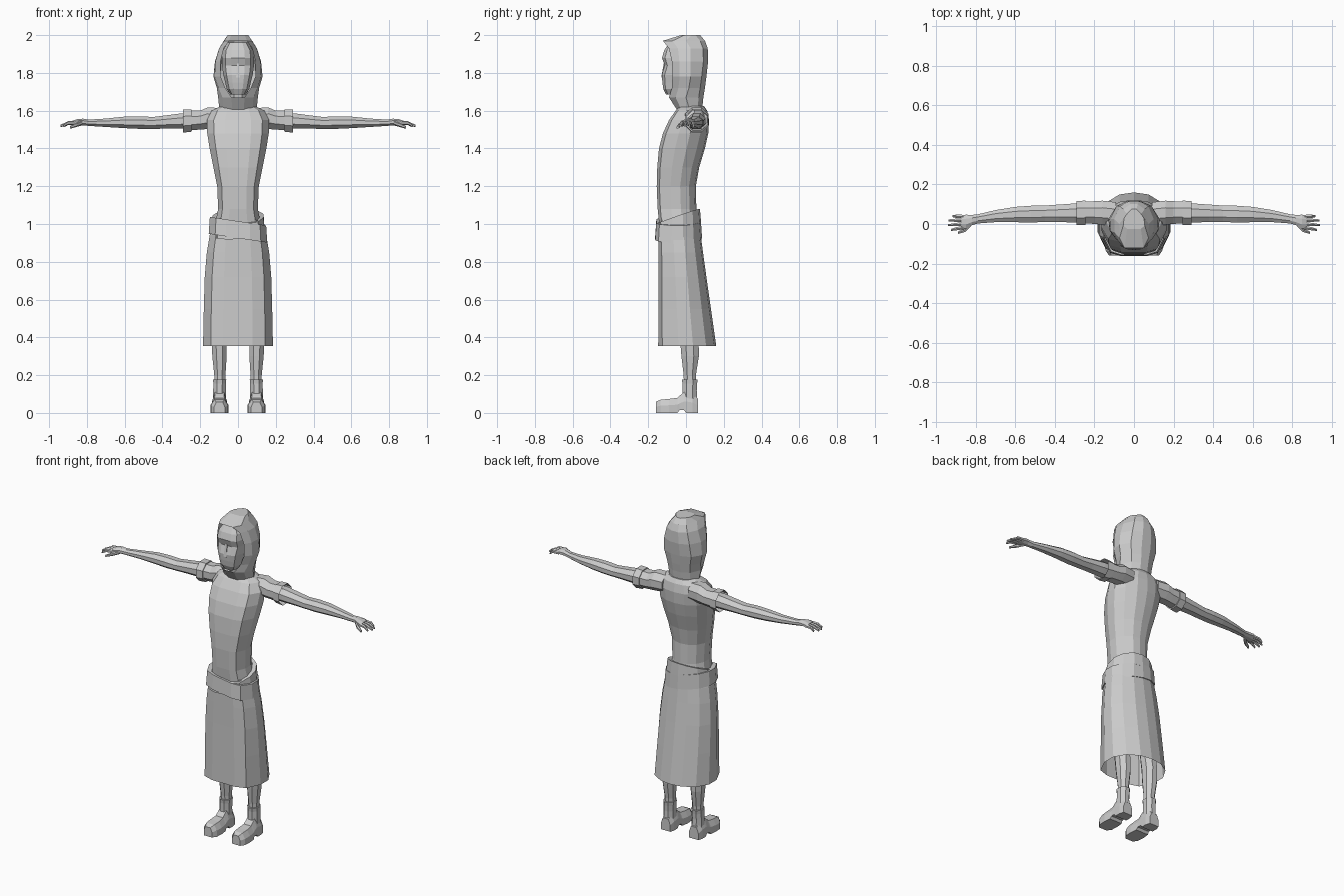
import bpy, bmesh
from math import cos, sin, pi


def loft(name, rings, caps=(True, True), gaps=(), mirror=False):
    """Skin a stack of equal-length rings; gaps lists bands left open at the front."""
    bm = bmesh.new()
    vs = [[bm.verts.new(p) for p in r] for r in rings]
    n = len(rings[0])
    for i in range(len(rings) - 1):
        for j in range(n):
            if i in gaps and j == n - 1:
                continue
            k = (j + 1) % n
            bm.faces.new((vs[i][j], vs[i][k], vs[i + 1][k], vs[i + 1][j]))
    if caps[0]:
        bm.faces.new(vs[0][::-1])
    if caps[1]:
        bm.faces.new(vs[-1])
    bmesh.ops.recalc_face_normals(bm, faces=bm.faces)
    me = bpy.data.meshes.new(name)
    bm.to_mesh(me)
    bm.free()
    ob = bpy.data.objects.new(name, me)
    bpy.context.collection.objects.link(ob)
    if mirror:
        ob.modifiers.new("Mirror", 'MIRROR')
    return ob


# Body cross-section: broad flat front, rounder back (half, then mirrored)
HALF = [(.42, -1), (.78, -.86), (1, -.3), (1, .2), (.78, .65), (.4, .93)]
BODY = HALF + [(0, 1)] + [(-x, y) for x, y in reversed(HALF)]


def body_ring(z, w, front, back, tx=0, ty=0):
    c, h = (front + back) / 2, (back - front) / 2
    return [(x * w, c + y * h, z + tx * x * w + ty * (c + y * h)) for x, y in BODY]


def upright(cx, cy, z, rx, ry, n=8):
    return [(cx + rx * cos(2 * pi * (i + .5) / n), cy + ry * sin(2 * pi * (i + .5) / n), z)
            for i in range(n)]


def sideways(x, cy, cz, ry, rz, n=8):
    return [(x, cy + ry * cos(2 * pi * (i + .5) / n), cz + rz * sin(2 * pi * (i + .5) / n))
            for i in range(n)]


# Torso
loft("torso", [body_ring(*r) for r in [
    (.98, .125, -.14, .065), (1.08, .105, -.15, .055), (1.2, .11, -.155, .052),
    (1.3, .13, -.152, .07), (1.4, .15, -.143, .10), (1.48, .163, -.122, .118),
    (1.55, .165, -.09, .122), (1.6, .14, -.055, .112), (1.625, .09, -.03, .095)]])

# Skirt, open at the hem
loft("skirt", [body_ring(*r) for r in [
    (.355, .185, -.147, .16), (.55, .181, -.146, .132), (.72, .176, -.145, .108),
    (.85, .165, -.145, .09), (.94, .15, -.145, .078), (1.02, .125, -.14, .065)]],
    caps=(False, True))


# Two crossing sashes at the waist
def sash(name, z0, z1, w, front, back, tx, ty):
    loft(name, [body_ring(z0, w - .02, front + .02, back - .02, tx, ty),
                body_ring(z0, w, front, back, tx, ty),
                body_ring(z1, w - .006, front + .006, back - .006, tx, ty),
                body_ring(z1, w - .035, front + .02, back - .02, tx, ty)],
         caps=(False, False))


sash("lower_sash", .925, 1.015, .155, -.163, .085, -.15, 0)
sash("upper_sash", .975, 1.055, .141, -.157, .08, .03, .35)

# Neck and head
loft("neck", [upright(0, .02, 1.58, .06, .055), upright(0, .0, 1.74, .055, .055)])
loft("head", [body_ring(*r) for r in [
    (1.685, .04, -.105, .03), (1.715, .06, -.12, .05), (1.75, .068, -.125, .07),
    (1.79, .078, -.128, .085), (1.84, .085, -.113, .095), (1.88, .086, -.127, .095),
    (1.92, .08, -.115, .09), (1.96, .055, -.09, .07)]])
loft("nose", [upright(0, -.12, 1.775, .014, .016, 4), upright(0, -.112, 1.85, .008, .008, 4)])


# Hood: rings open at the front around the face
def hood_ring(z, fw, fy, w, my, by):
    half = [(fw, fy), ((fw + w) / 2 + .012, (fy + my) / 2 - .01), (w, my), (.72 * w, by - .025)]
    pts = half + [(.25 * w, by), (-.25 * w, by)] + [(-x, y) for x, y in reversed(half)]
    return [(x, y, z) for x, y in pts]


hood = [hood_ring(*r) for r in [
    (1.6, .03, -.045, .098, .02, .085), (1.67, .035, -.09, .105, .0, .092),
    (1.72, .068, -.075, .112, .015, .1), (1.78, .092, -.072, .13, .025, .108),
    (1.86, .093, -.075, .122, .025, .117), (1.93, .075, -.09, .1, .025, .115),
    (1.97, .048, -.122, .075, .0, .1), (2.0, .035, -.025, .05, .03, .075)]]
loft("hood", hood, caps=(False, True), gaps=(1, 2, 3, 4, 5))

# Sleeves with wider cuffs
loft("sleeve", [sideways(*r) for r in [
    (.09, .05, 1.56, .065, .058), (.16, .057, 1.56, .066, .062), (.2, .058, 1.55, .062, .054),
    (.245, .058, 1.548, .06, .056), (.245, .057, 1.547, .066, .063),
    (.29, .056, 1.545, .066, .066)]], caps=(True, False), mirror=True)

# Arms down to the palm
loft("arm", [sideways(*r) for r in [
    (.2, .057, 1.546, .05, .044), (.3, .056, 1.545, .052, .044), (.38, .054, 1.54, .048, .038),
    (.45, .052, 1.535, .045, .034), (.52, .05, 1.537, .046, .036), (.6, .048, 1.538, .042, .033),
    (.7, .04, 1.536, .033, .024), (.79, .026, 1.536, .025, .018), (.82, .02, 1.54, .028, .019),
    (.85, .012, 1.54, .038, .017), (.875, .01, 1.535, .036, .013)]], mirror=True)

# Fingers and thumb
for i, (y0, y1, tip) in enumerate([(-.018, -.03, .925), (.001, -.006, .94),
                                   (.02, .018, .938), (.038, .04, .918)]):
    loft(f"finger_{i + 1}", [sideways(.86, y0, 1.536, .01, .011, 6),
                             sideways(.9, (y0 + y1) / 2, 1.534, .0095, .01, 6),
                             sideways(tip, y1, 1.519, .006, .006, 6)], mirror=True)
loft("thumb", [sideways(.825, .0, 1.535, .014, .013, 6),
               sideways(.855, -.03, 1.525, .012, .011, 6),
               sideways(.89, -.044, 1.511, .007, .007, 6)], mirror=True)

# Legs
loft("leg", [upright(*r) for r in [
    (.096, .02, .12, .031, .033), (.096, .02, .2, .032, .035), (.098, .022, .3, .041, .05),
    (.1, .018, .38, .043, .053), (.1, .0, .5, .044, .05), (.1, -.02, .7, .06, .062),
    (.085, -.03, .92, .068, .075)]], mirror=True)

# Boots: shaft and foot with arched sole
loft("boot_shaft", [upright(*r) for r in [
    (.098, .02, .05, .037, .043), (.098, .019, .12, .036, .041),
    (.097, .02, .155, .036, .042), (.097, .02, .178, .038, .045)]], mirror=True)


def foot_ring(y, w, z0, h):
    c = .098
    return [(c - w, y, z0), (c + w, y, z0), (c + w, y, h * .55), (c + w * .6, y, h),
            (c - w * .6, y, h), (c - w, y, h * .55)]


loft("boot_foot", [foot_ring(*r) for r in [
    (.063, .032, 0, .075), (.035, .04, 0, .1), (.0, .04, 0, .11), (-.01, .04, .015, .11),
    (-.035, .041, .015, .09), (-.045, .043, 0, .08), (-.09, .048, 0, .074),
    (-.135, .045, 0, .07), (-.16, .028, 0, .058)]], mirror=True)
